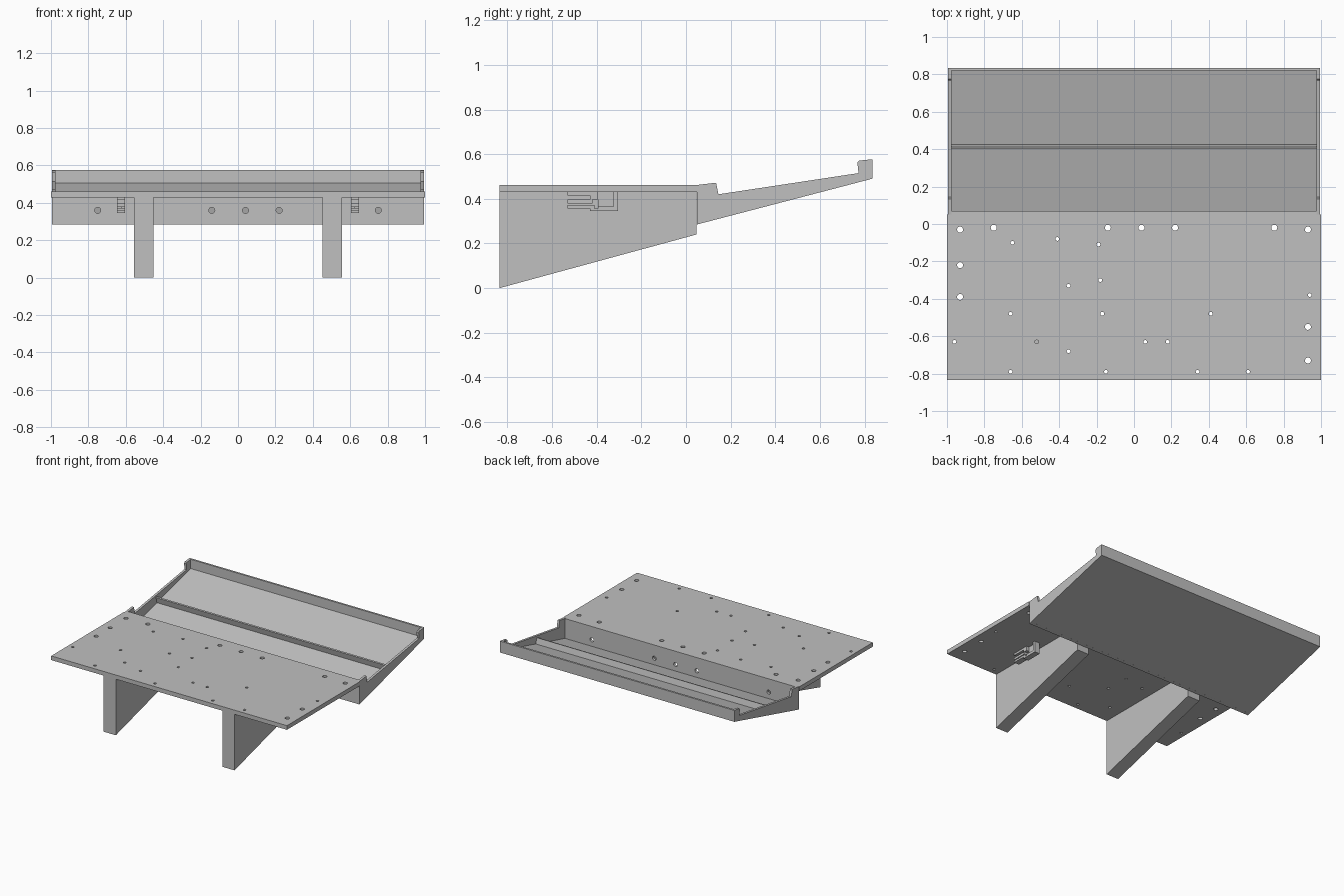
import bpy
import bmesh
from math import radians
from mathutils import Matrix, Vector

cube = bpy.data.objects.get("Cube")
if cube:
    bpy.data.objects.remove(cube, do_unlink=True)

grey = bpy.data.materials.new("plain grey")
grey.use_nodes = True
colour = (0.53, 0.53, 0.53, 1)
grey.diffuse_color = colour
grey.node_tree.nodes["Principled BSDF"].inputs["Base Color"].default_value = colour


def finish(name, bm):
    bmesh.ops.recalc_face_normals(bm, faces=bm.faces)
    mesh = bpy.data.meshes.new(name)
    bm.to_mesh(mesh)
    bm.free()
    mesh.materials.append(grey)
    obj = bpy.data.objects.new(name, mesh)
    bpy.context.scene.collection.objects.link(obj)
    return obj


def add_prism(bm, profile, x0, x1):
    """Extrude a (y, z) profile from x0 to x1."""
    face = bm.faces.new([bm.verts.new((x0, y, z)) for y, z in profile])
    grown = bmesh.ops.extrude_face_region(bm, geom=[face])
    moved = [v for v in grown["geom"] if isinstance(v, bmesh.types.BMVert)]
    bmesh.ops.translate(bm, verts=moved, vec=(x1 - x0, 0, 0))


def prism(name, profile, x0, x1):
    bm = bmesh.new()
    add_prism(bm, profile, x0, x1)
    return finish(name, bm)


def rect(y0, y1, z0, z1):
    return [(y0, z0), (y1, z0), (y1, z1), (y0, z1)]


def drill(target, name, holes, axis):
    """Cut round holes given as (centre, radius) along an axis."""
    bm = bmesh.new()
    turn = Vector((0, 0, 1)).rotation_difference(Vector(axis)).to_matrix().to_4x4()
    for centre, radius in holes:
        bmesh.ops.create_cone(bm, cap_ends=True, segments=20, radius1=radius, radius2=radius,
                              depth=0.08, matrix=Matrix.Translation(centre) @ turn)
    cutter = finish(name, bm)
    cutter.hide_render = True
    cutter.hide_viewport = True
    cutter.display_type = 'WIRE'
    mod = target.modifiers.new("holes", 'BOOLEAN')
    mod.operation = 'DIFFERENCE'
    mod.solver = 'EXACT'
    mod.object = cutter


# Flat top plate with large and small through holes
plate = prism("top_plate", rect(-0.835, 0.05, 0.43, 0.462), -1, 1)
large = [(-.93, -.03), (-.75, -.02), (-.14, -.02), (.04, -.02), (.22, -.02), (.75, -.02),
         (.93, -.03), (-.93, -.22), (-.93, -.39), (.93, -.55), (.93, -.73)]
small = [(-.65, -.1), (-.41, -.08), (-.19, -.11), (-.35, -.33), (-.18, -.3), (-.66, -.48),
         (-.17, -.48), (.41, -.48), (.94, -.38), (-.96, -.63), (-.52, -.63), (-.35, -.68),
         (.06, -.63), (.18, -.63), (-.66, -.79), (-.15, -.79), (.34, -.79), (.61, -.79)]
drill(plate, "plate_hole_cutter",
      [((x, y, 0.446), 0.016) for x, y in large] + [((x, y, 0.446), 0.01) for x, y in small],
      (0, 0, 1))

# Sloping tray behind the plate
W = 0.995
WALL = 0.977
side = [(0.05, 0.285), (0.835, 0.49), (0.835, 0.577), (0.775, 0.571), (0.768, 0.562),
        (0.773, 0.515), (0.145, 0.42), (0.135, 0.472), (0.05, 0.462)]
floor = [(0.05, 0.285), (0.835, 0.49), (0.835, 0.51), (0.05, 0.305)]
tray_front = prism("tray_front_wall", rect(0.05, 0.07, 0.29, 0.462), -WALL, WALL)
drill(tray_front, "wall_hole_cutter",
      [((x, 0.06, 0.36), 0.016) for x in (-.75, -.14, .04, .22, .75)], (0, 1, 0))
prism("tray_floor", floor, -WALL, WALL)
prism("tray_back_wall", rect(0.82, 0.835, 0.495, 0.577), -WALL, WALL)

# Thin rib standing square to the tray floor
slope = Matrix.Rotation(radians(14.6), 2)
rib = [slope @ Vector(p) + Vector((0.42, 0.395)) for p in rect(-0.006, 0.006, -0.005, 0.052)]
prism("tray_rib", rib, -WALL, WALL)

# Paired tray sides, wedge legs and forked clips
clip = [rect(-0.395, -0.305, 0.345, 0.365), rect(-0.325, -0.305, 0.365, 0.43),
        rect(-0.53, -0.395, 0.414, 0.43), rect(-0.53, -0.42, 0.378, 0.396),
        rect(-0.43, -0.395, 0.396, 0.414), rect(-0.53, -0.41, 0.357, 0.372),
        rect(-0.43, -0.395, 0.345, 0.357)]
leg = [(-0.835, 0), (0.047, 0.24), (0.047, 0.43), (-0.835, 0.43)]
for sign, label in ((1, "left"), (-1, "right")):
    prism(label + "_tray_side", side, sign * WALL, sign * W)
    prism(label + "_leg", leg, sign * 0.452, sign * 0.555)
    bm = bmesh.new()
    for part in clip:
        add_prism(bm, part, sign * 0.603, sign * 0.647)
    add_prism(bm, rect(-0.395, -0.325, 0.365, 0.43), sign * 0.603, sign * 0.625)
    finish(label + "_clip", bm)
